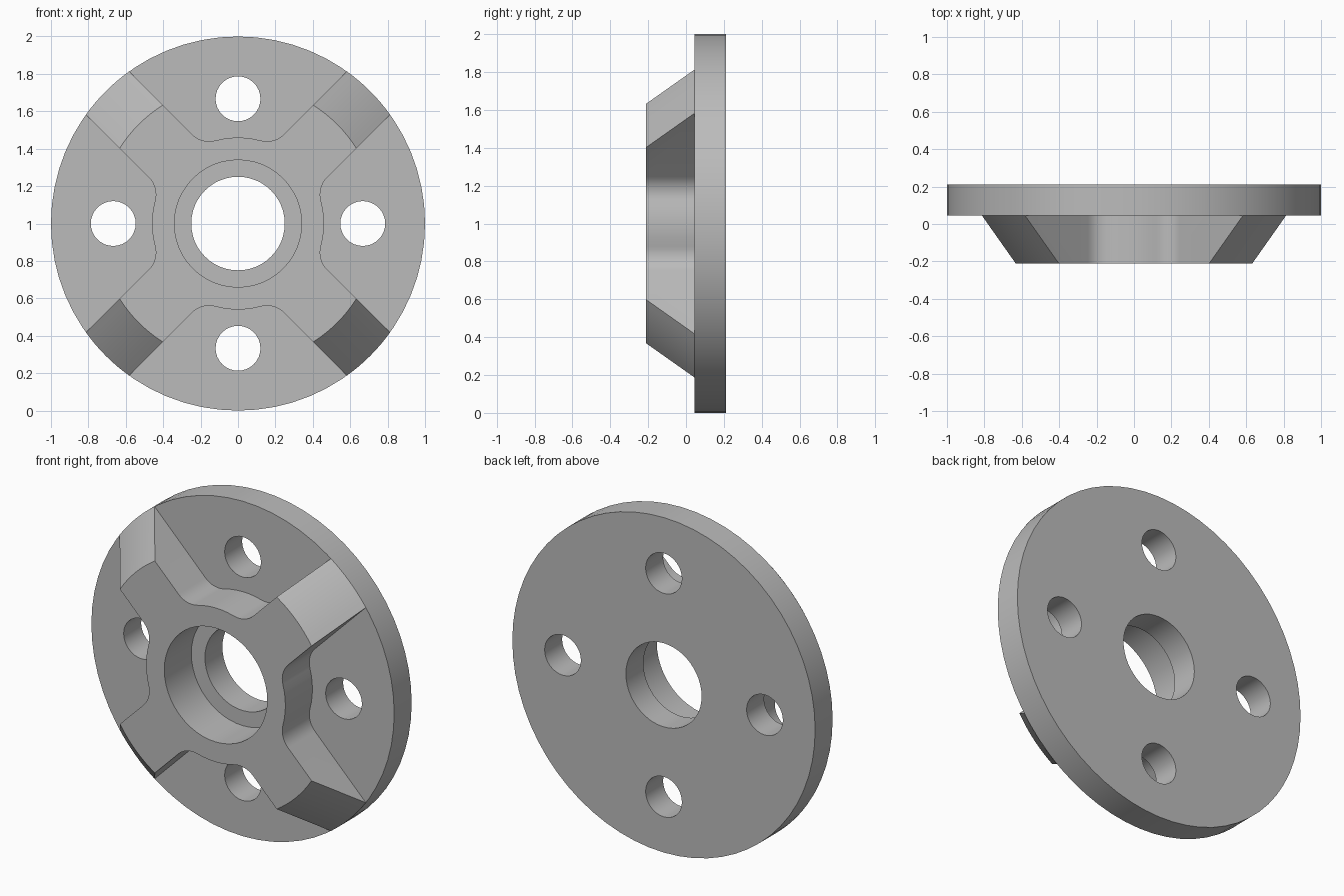
import bpy, bmesh, math
from mathutils import Vector, Matrix

cube = bpy.data.objects.get("Cube")
if cube:
    bpy.data.objects.remove(cube, do_unlink=True)

FRONT, STEP, BACK = -0.21, 0.045, 0.21

steel = bpy.data.materials.new("plain_grey")
steel.use_nodes = True
GREY = (0.5, 0.5, 0.5, 1)
steel.diffuse_color = GREY
steel.node_tree.nodes["Principled BSDF"].inputs["Base Color"].default_value = GREY


def arc(radius, start, end, steps, centre=(0, 0)):
    """Points on an arc, both ends included."""
    angles = [start + (end - start) * i / steps for i in range(steps + 1)]
    return [Vector((centre[0] + radius * math.cos(a),
                    centre[1] + radius * math.sin(a))) for a in angles]


def circle(radius, segments, centre=(0, 0)):
    return arc(radius, 0, math.tau, segments, centre)[:-1]


def spider_outline(tip_radius, hub=0.46, half_width=0.163, fillet=0.13):
    """Round hub with four filleted arms on the diagonals."""
    u = math.sqrt((hub + fillet) ** 2 - (half_width + fillet) ** 2)
    v = half_width + fillet
    toward_hub = math.atan2(-v, -u)
    half = arc(tip_radius, 0, math.asin(half_width / tip_radius), 4)
    half += arc(fillet, -math.pi / 2, toward_hub, 8, (u, v))
    half += arc(hub, math.atan2(v, u), math.pi / 4, 3)[1:]
    mirrored = [Vector((p.x, -p.y)) for p in reversed(half[1:-1])]
    arm = mirrored + half
    return [Matrix.Rotation(math.pi / 4 + k * math.pi / 2, 2) @ p
            for k in range(4) for p in arm]


def pierced_slab(name, front_outline, back_outline, holes, y0, y1, back_cap=True):
    """Solid between two matching outlines with straight holes through it."""
    bm = bmesh.new()
    loops = [(front_outline, back_outline)] + [(h, h) for h in holes]
    caps = ([], [])
    for pair in loops:
        rings = []
        for points, y, cap in zip(pair, (y0, y1), caps):
            ring = [bm.verts.new((p.x, y, p.y + 1)) for p in points]
            cap += [bm.edges.new((ring[i - 1], ring[i])) for i in range(len(ring))]
            rings.append(ring)
        a, b = rings
        for i in range(len(a)):
            bm.faces.new((a[i - 1], a[i], b[i], b[i - 1]))
    for cap, direction in zip(caps, (-1, 1)):
        if direction < 0 or back_cap:
            bmesh.ops.triangle_fill(bm, edges=cap, use_beauty=True,
                                    normal=(0, direction, 0))
    bmesh.ops.recalc_face_normals(bm, faces=bm.faces)
    mesh = bpy.data.meshes.new(name)
    bm.to_mesh(mesh)
    bm.free()
    mesh.materials.append(steel)
    obj = bpy.data.objects.new(name, mesh)
    bpy.context.collection.objects.link(obj)
    bpy.ops.object.select_all(action='DESELECT')
    obj.select_set(True)
    bpy.context.view_layer.objects.active = obj
    bpy.ops.object.shade_smooth_by_angle(angle=math.radians(30))
    return obj


# Round flange with centre hole and four bolt holes
rim = circle(1.0, 64)
bolt_holes = [circle(0.12, 32, arc(0.667, k * math.pi / 2, 0, 1)[0]) for k in range(4)]
pierced_slab("flange", rim, rim, [circle(0.25, 48)] + bolt_holes, STEP, BACK)

# Raised four-armed hub with sloping arm tips and a wider bore
pierced_slab("spider_hub", spider_outline(0.75), spider_outline(1.0),
             [circle(0.34, 48)], FRONT, STEP, back_cap=False)
